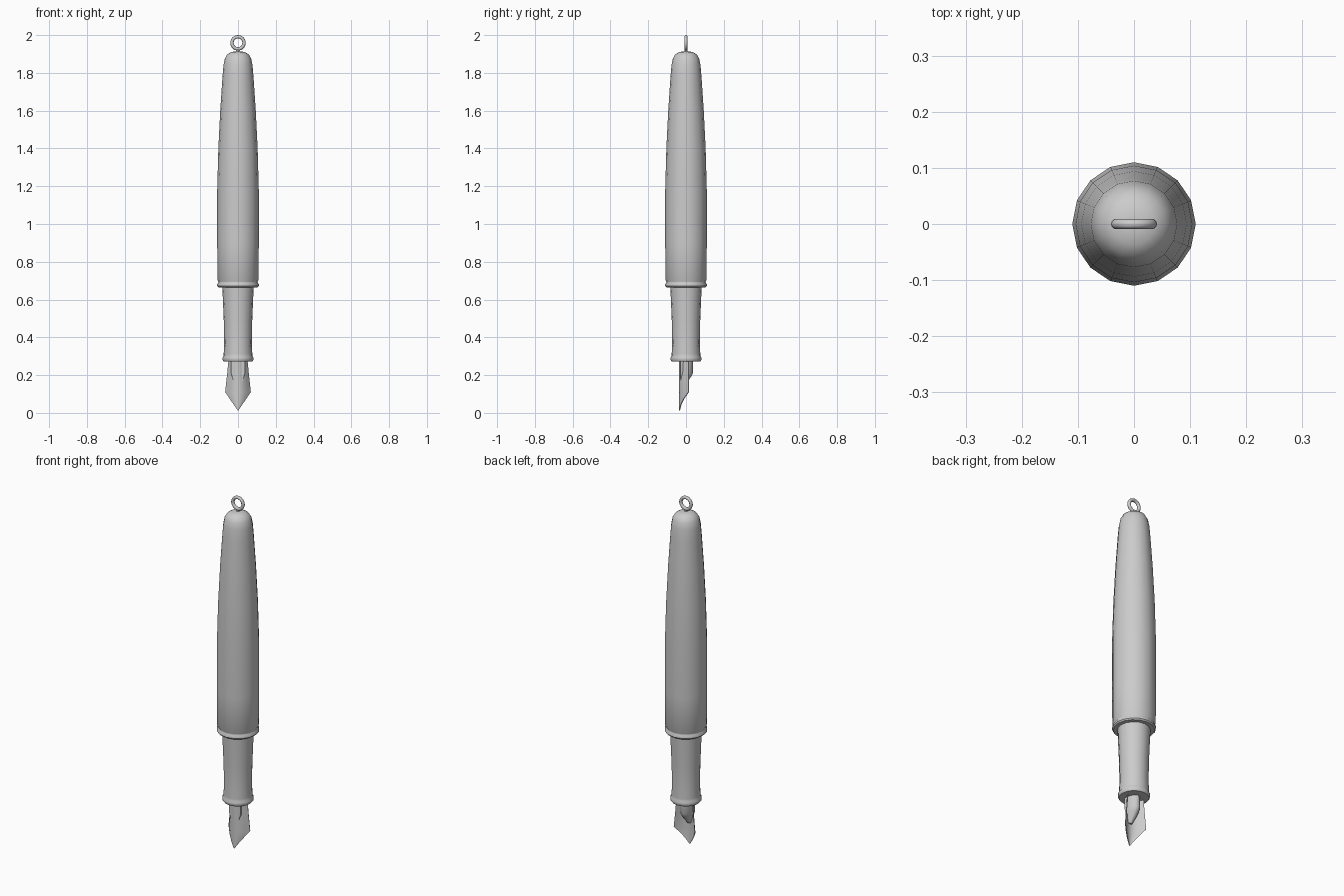
import bpy, bmesh, math

cube = bpy.data.objects.get("Cube")
if cube:
    bpy.data.objects.remove(cube, do_unlink=True)

grey = bpy.data.materials.new("light grey")
grey.use_nodes = True
grey.diffuse_color = (0.6, 0.6, 0.6, 1)
grey.node_tree.nodes["Principled BSDF"].inputs["Base Color"].default_value = (0.6, 0.6, 0.6, 1)


def finish(obj, angle=40):
    if not obj.data.materials:
        obj.data.materials.append(grey)
    bpy.ops.object.select_all(action='DESELECT')
    obj.select_set(True)
    bpy.context.view_layer.objects.active = obj
    bpy.ops.object.shade_smooth_by_angle(angle=math.radians(angle))
    return obj


def loft(name, rings, closed=True, caps=True, angle=40):
    """Skin a list of equal-length point rings."""
    bm = bmesh.new()
    rows = [[bm.verts.new(p) for p in ring] for ring in rings]
    n = len(rows[0])
    for a, b in zip(rows, rows[1:]):
        for i in range(n if closed else n - 1):
            j = (i + 1) % n
            bm.faces.new((a[i], a[j], b[j], b[i]))
    if closed and caps:
        bm.faces.new(rows[0][::-1])
        bm.faces.new(rows[-1])
    bmesh.ops.remove_doubles(bm, verts=bm.verts, dist=0.0002)
    bmesh.ops.recalc_face_normals(bm, faces=bm.faces)
    mesh = bpy.data.meshes.new(name)
    bm.to_mesh(mesh)
    bm.free()
    obj = bpy.data.objects.new(name, mesh)
    bpy.context.collection.objects.link(obj)
    return finish(obj, angle)


def lathe(name, profile, sides=16):
    turn = [math.tau * i / sides for i in range(sides)]
    return loft(name, [[(r * math.cos(t), r * math.sin(t), z) for t in turn]
                       for r, z in profile])


# Cap with a grooved lip and rounded crown
lathe("cap", [(0.084, 0.665), (0.104, 0.665), (0.11, 0.672), (0.11, 0.682), (0.104, 0.69),
              (0.104, 0.695), (0.109, 0.705), (0.11, 0.9), (0.11, 1.18), (0.104, 1.4),
              (0.094, 1.6), (0.082, 1.78), (0.077, 1.84), (0.07, 1.875), (0.057, 1.898),
              (0.037, 1.91), (0.015, 1.914)])

# Grip section with a flared rim
lathe("grip", [(0.06, 0.272), (0.076, 0.272), (0.081, 0.28), (0.081, 0.292), (0.076, 0.301),
               (0.076, 0.312), (0.073, 0.36), (0.075, 0.48), (0.08, 0.6), (0.083, 0.67)])

# Hanging ring on a short stem
lathe("ring_stem", [(0.012, 1.908), (0.007, 1.916), (0.007, 1.928)], 8)
bpy.ops.mesh.primitive_torus_add(major_segments=24, minor_segments=10, major_radius=0.032,
                                 minor_radius=0.009, location=(0, 0, 1.959),
                                 rotation=(math.pi / 2, 0, 0))
bpy.context.object.name = "hanging_ring"
finish(bpy.context.object, 60)


# Nib: a bowed plate, widest at the shoulder, closing to a point
def nib_row(half_width, z, depth):
    front, thick, n = -0.036, 0.004, 8
    steps = [-1 + 2 * i / n for i in range(n + 1)]
    outer = [(half_width * s, front + depth * s * s, z) for s in steps]
    inner = [(x * 0.97, y + thick, z) for x, y, z in reversed(outer)]
    return outer + inner


loft("nib", [nib_row(w, z, d) for w, z, d in (
    (0.05, 0.285, 0.048), (0.057, 0.21, 0.048), (0.068, 0.11, 0.048),
    (0.045, 0.076, 0.024), (0.022, 0.043, 0.008), (0.002, 0.013, 0.0))], angle=50)


# Ink feed: a rounded bar behind the nib with a slanted end
def feed_row(half_width, z, back):
    arc = [math.pi * i / 8 for i in range(9)]
    return [(half_width * math.cos(t), -0.03 + (back + 0.03) * math.sin(t), z) for t in arc]


loft("ink_feed", [feed_row(w, z, b) for w, z, b in (
    (0.036, 0.285, 0.036), (0.036, 0.208, 0.036), (0.03, 0.19, 0.026),
    (0.022, 0.165, 0.008), (0.01, 0.135, -0.02))])
